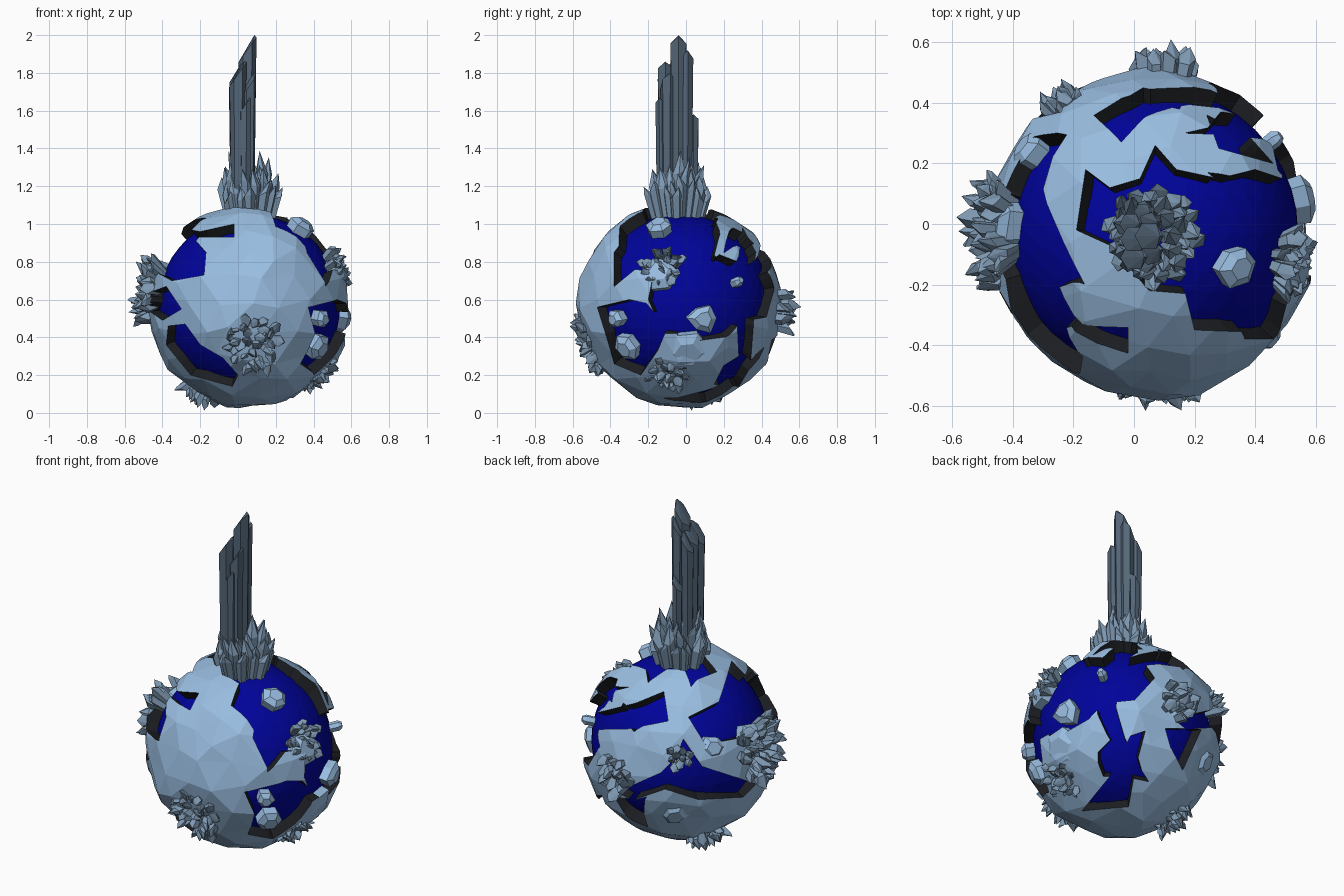
import bpy, bmesh, math, random
from mathutils import Vector

if "Cube" in bpy.data.objects:
    bpy.data.objects.remove(bpy.data.objects["Cube"])

random.seed(7)
C = Vector((0.06, -0.03, 0.57))   # planet centre
R = 0.543                         # crust radius


def material(name, rgb):
    m = bpy.data.materials.new(name)
    m.diffuse_color = (*rgb, 1)
    m.use_nodes = True
    m.node_tree.nodes["Principled BSDF"].inputs["Base Color"].default_value = m.diffuse_color
    return m


PALE = material("pale_rock", (0.32, 0.51, 0.75))
DARK = material("dark_rock", (0.012, 0.013, 0.016))
BLUE = material("deep_blue", (0.0, 0.001, 0.32))
CRYSTAL = material("crystal", (0.21, 0.32, 0.45))
TOWER = material("tower_crystal", (0.09, 0.135, 0.19))


def finish(bm, name, mats, recalc=True):
    if recalc:
        bmesh.ops.recalc_face_normals(bm, faces=bm.faces)
    me = bpy.data.meshes.new(name)
    bm.to_mesh(me)
    bm.free()
    for m in mats:
        me.materials.append(m)
    ob = bpy.data.objects.new(name, me)
    bpy.context.collection.objects.link(ob)


def frame(d):
    """Right and up vectors for someone looking at direction d from outside."""
    d = Vector(d).normalized()
    r = Vector((1, 0, 0)) if abs(d.z) > 0.99 else Vector((0, 0, 1)).cross(d).normalized()
    return d, r, d.cross(r)


# Blue core
bm = bmesh.new()
bmesh.ops.create_icosphere(bm, subdivisions=4, radius=0.482)
bmesh.ops.translate(bm, verts=bm.verts, vec=C)
finish(bm, "core", [BLUE])

# Faceted outer crust, opened up below
crust = bmesh.new()
bmesh.ops.create_icosphere(crust, subdivisions=3, radius=R)
for v in crust.verts:
    n = v.co.normalized()
    t = Vector([random.uniform(-1, 1) for _ in range(3)])
    v.co += (t - n * t.dot(n)) * 0.032 + n * random.uniform(-0.011, 0.016)
    v.co += C


def inside(p, pts):
    hit = False
    for (x1, y1), (x2, y2) in zip(pts, pts[1:] + pts[:1]):
        if (y1 > p[1]) != (y2 > p[1]) and p[0] < x1 + (p[1] - y1) * (x2 - x1) / (y2 - y1):
            hit = not hit
    return hit


def gap(view, pts, absolute=True):
    """Cut a jagged opening, outlined as seen along a view direction."""
    d, r, up = frame(view)
    if absolute:
        pts = [(u - C.dot(r), v - C.dot(up)) for u, v in pts]

    def flat(p):
        return (p - C).dot(r), (p - C).dot(up)

    for p, q in zip(pts, pts[1:] + pts[:1]):
        near = set()
        for f in crust.faces:
            if (f.calc_center_median() - C).dot(d) < 0:
                continue
            us, vs = zip(*[flat(v.co) for v in f.verts])
            if (max(us) >= min(p[0], q[0]) and min(us) <= max(p[0], q[0])
                    and max(vs) >= min(p[1], q[1]) and min(vs) <= max(p[1], q[1])):
                near.update([f], f.edges, f.verts)
        if near:
            bmesh.ops.bisect_plane(crust, geom=list(near), dist=1e-5,
                                   plane_co=C + r * p[0] + up * p[1],
                                   plane_no=r * (q[1] - p[1]) - up * (q[0] - p[0]))
    gone = [f for f in crust.faces if (f.calc_center_median() - C).dot(d) > 0
            and inside(flat(f.calc_center_median()), pts)]
    bmesh.ops.delete(crust, geom=gone, context='FACES')


FRONT, RIGHT, TOP = (0, -1, 0), (1, 0, 0), (0, 0, 1)
a, b, e = math.radians(37), math.radians(38), math.radians(25)
BACK_LEFT = (-math.sin(a) * math.cos(e), math.cos(a) * math.cos(e), math.sin(e))
BACK_RIGHT = (math.sin(b) * math.cos(e), math.cos(b) * math.cos(e), -math.sin(e))

# Openings seen from the front
gap(FRONT, [(-.37, .99), (-.2, .96), (-.02, 1.0), (-.02, .93), (-.24, .93), (-.17, .85),
            (-.18, .73), (-.35, .70), (-.46, .76)])
gap(FRONT, [(-.46, .64), (-.38, .67), (-.3, .55), (-.4, .49), (-.47, .54)])
gap(FRONT, [(-.37, .46), (-.28, .47), (-.2, .36), (-.08, .29), (0, .2), (-.03, .14),
            (-.25, .2), (-.38, .36)])
# Openings on the right side
gap(RIGHT, [(-.38, .85), (-.25, 1.03), (0, 1.06), (.17, 1.03), (.1, .89), (.24, .74),
            (.28, .83), (.3, .98), (.37, .85), (.35, .72), (.4, .6), (.33, .48), (.2, .52),
            (.17, .42), (.02, .42), (-.12, .42), (-.2, .6), (-.17, .75), (-.27, .76), (-.38, .67)])
gap(RIGHT, [(-.47, .56), (-.3, .6), (-.21, .58), (-.1, .45), (-.15, .33), (-.24, .2),
            (-.38, .26), (-.42, .4)])
gap(RIGHT, [(.27, .5), (.36, .5), (.34, .24), (.28, .14), (.15, .15), (.2, .25), (.28, .3)])
# Openings on top
gap(TOP, [(-.16, .18), (-.08, .12), (.02, .15), (.07, .26), (.14, .18), (.28, .15), (.4, .18),
          (.52, .14), (.54, -.1), (.47, -.36), (.2, -.35), (.17, -.23), (.05, -.22),
          (-.08, -.07), (-.19, -.02)])
gap(TOP, [(-.07, .39), (.03, .45), (.17, .42), (.15, .38), (.05, .4)])
gap(TOP, [(-.45, .08), (-.34, .2), (-.36, .05), (-.3, -.15), (-.18, -.33), (-.28, -.36),
          (-.38, -.28), (-.46, -.1)])
gap(TOP, [(.28, .25), (.24, .36), (.38, .29), (.46, .2)])
# Openings at the back left
gap(BACK_LEFT, [(-.5, .14), (-.25, .2), (-.1, .26), (-.08, .1), (-.3, .06), (-.51, .06)], False)
gap(BACK_LEFT, [(.28, .42), (.42, .27), (.5, .1), (.3, 0), (.12, -.03), (.03, .12), (.2, .2)], False)
gap(BACK_LEFT, [(0, 0), (.1, -.15), (.4, -.25), (.33, -.32), (.08, -.33), (-.1, -.27),
                (-.28, -.33), (-.35, -.28), (-.12, -.18), (-.04, -.1)], False)
# Openings at the back right and below
gap(BACK_RIGHT, [(-.36, .33), (-.2, .42), (.1, .39), (.16, .3), (.05, .17), (-.12, .15),
                 (-.2, .06), (-.4, -.05), (-.43, .1)], False)
gap(BACK_RIGHT, [(.03, -.03), (.11, 0), (.06, -.2), (.03, -.4), (-.22, -.42), (-.08, -.25)], False)
gap(BACK_RIGHT, [(.22, .02), (.42, .03), (.32, -.2), (.25, -.08)], False)

# Dark broken walls dropping from every crust edge into the core
low = {}
for edge in [x for x in crust.edges if x.is_boundary]:
    loop = edge.link_loops[0]
    p, q = loop.vert, loop.link_loop_next.vert
    for v in (p, q):
        if v not in low:
            low[v] = crust.verts.new(C + (v.co - C) * 0.87)
    crust.faces.new((q, p, low[p], low[q])).material_index = 1
finish(crust, "crust", [PALE, DARK], False)

# Loose crust islands sitting in the openings
bm = bmesh.new()


def island(d, size, sides=6):
    d, r, up = frame(d)
    rad = [size * random.uniform(0.75, 1.2) for _ in range(sides)]
    rings = []
    for h, s in ((0.455, 0.9), (0.53, 1.0), (0.55, 0.55)):
        rings.append([bm.verts.new(C + (d * h + (r * math.cos(math.tau * i / sides)
                     + up * math.sin(math.tau * i / sides)) * rad[i] * s).normalized() * h)
                      for i in range(sides)])
    for lo, hi in zip(rings, rings[1:]):
        for i in range(sides):
            j = (i + 1) % sides
            bm.faces.new((lo[i], lo[j], hi[j], hi[i]))
    bm.faces.new(rings[0])
    bm.faces.new(rings[-1])


for y, z, s in ((-.38, .49, .05), (-.32, .34, .07), (.09, .5, .08), (.28, .7, .03),
                (-.14, 1.0, .08), (-.14, .75, .10), (0, .32, .13)):
    dy, dz = y - C.y, z - C.z
    island((math.sqrt(max(0.01, 0.28 - dy * dy - dz * dz)), dy, dz), s)
d, r, up = frame(BACK_LEFT)
for u, v, s in ((.17, -.05, .08), (-.05, -.42, .09), (.4, 0, .1)):
    island(d * math.sqrt(0.29 - u * u - v * v) + r * u + up * v, s)
finish(bm, "crust_islands", [PALE])


def crystal(bm, base, direction, length, rad, sides=5, point=0.25, tilt=None, spin=None):
    """Prism with a slanted, off-centre pointed end."""
    d, r, up = frame(direction)
    tilt = random.uniform(0.4, 1.1) if tilt is None else tilt
    spin = random.uniform(0, math.tau) if spin is None else spin
    lo, hi = [], []
    for i in range(sides):
        ang = spin + math.tau * i / sides
        off = (r * math.cos(ang) + up * math.sin(ang)) * rad
        lo.append(bm.verts.new(base + off * 0.75))
        hi.append(bm.verts.new(base + off + d * (length * (1 - point) + tilt * rad * math.cos(ang - spin))))
    tip = bm.verts.new(base + d * length + (r * math.cos(spin) + up * math.sin(spin)) * rad * 0.75)
    for i in range(sides):
        j = (i + 1) % sides
        bm.faces.new((lo[i], lo[j], hi[j], hi[i]))
        bm.faces.new((hi[i], hi[j], tip))
    bm.faces.new(lo)
    for v in lo + hi + [tip]:
        v.co.z = min(2.0, max(0.0, v.co.z))


def cluster(name, d, spread, length, count, splay, rad):
    """Sunflower-packed burst of crystals growing out of the planet."""
    d, r, up = frame(d)
    bm = bmesh.new()
    for i in range(count):
        q, ang = math.sqrt((i + 0.5) / count), i * 2.39996 + random.uniform(-0.3, 0.3)
        off = (r * math.cos(ang) + up * math.sin(ang)) * q
        crystal(bm, C + d * 0.465 + off * spread, d + off * splay,
                length * random.uniform(0.75, 1.05) * (1 - 0.12 * q), rad * random.uniform(0.8, 1.2))
    finish(bm, name, [CRYSTAL])


# Crystal bursts around the planet
cluster("front_crystals", (.02, -.52, -.22), .09, .155, 32, 1.0, .026)
cluster("left_crystals", (-.53, 0, .09), .11, .19, 38, 0.95, .03)
cluster("right_crystals", (.46, -.10, .20), .075, .12, 22, 0.6, .026)
cluster("lower_right_crystals", (.37, -.07, -.37), .07, .13, 20, 0.6, .026)
cluster("back_crystals", (.05, .57, -.02), .085, .18, 16, 0.2, .032)
cluster("back_left_crystals", (-.32, .46, .14), .05, .15, 10, 0.2, .024)
cluster("bottom_crystals", (-.27, .13, -.49), .07, .16, 18, 0.5, .026)

# Tall central spire with slanted tops
bm = bmesh.new()
for x, y, rad, top in ((.05, -.04, .048, 2.0), (.0, -.05, .046, 1.88), (.0, -.11, .045, 1.86),
                       (.055, -.095, .042, 1.8), (.04, -.13, .032, 1.67), (.05, .0, .04, 1.92),
                       (.03, .04, .03, 1.58), (-.01, .0, .038, 1.84)):
    crystal(bm, Vector((x, y, 1.03)), (0, 0, 1), top - 1.03, rad, 6, 0.08, 1.4, random.uniform(-.4, .4))
finish(bm, "spire", [TOWER])

# Skirt of shorter crystals round the spire foot
bm = bmesh.new()
for i in range(38):
    q, ang = math.sqrt((i + 6) / 44), i * 2.39996
    off = Vector((math.cos(ang), math.sin(ang), 0)) * q
    base = Vector((.06, -.04, 1.05 - 0.03 * q)) + off * 0.12
    crystal(bm, base, Vector((0, 0, 1)) + off * 0.25,
            (0.46 - 0.25 * q) * random.uniform(0.7, 1.08), random.uniform(.024, .036), 5, 0.3)
finish(bm, "spire_skirt", [CRYSTAL])
